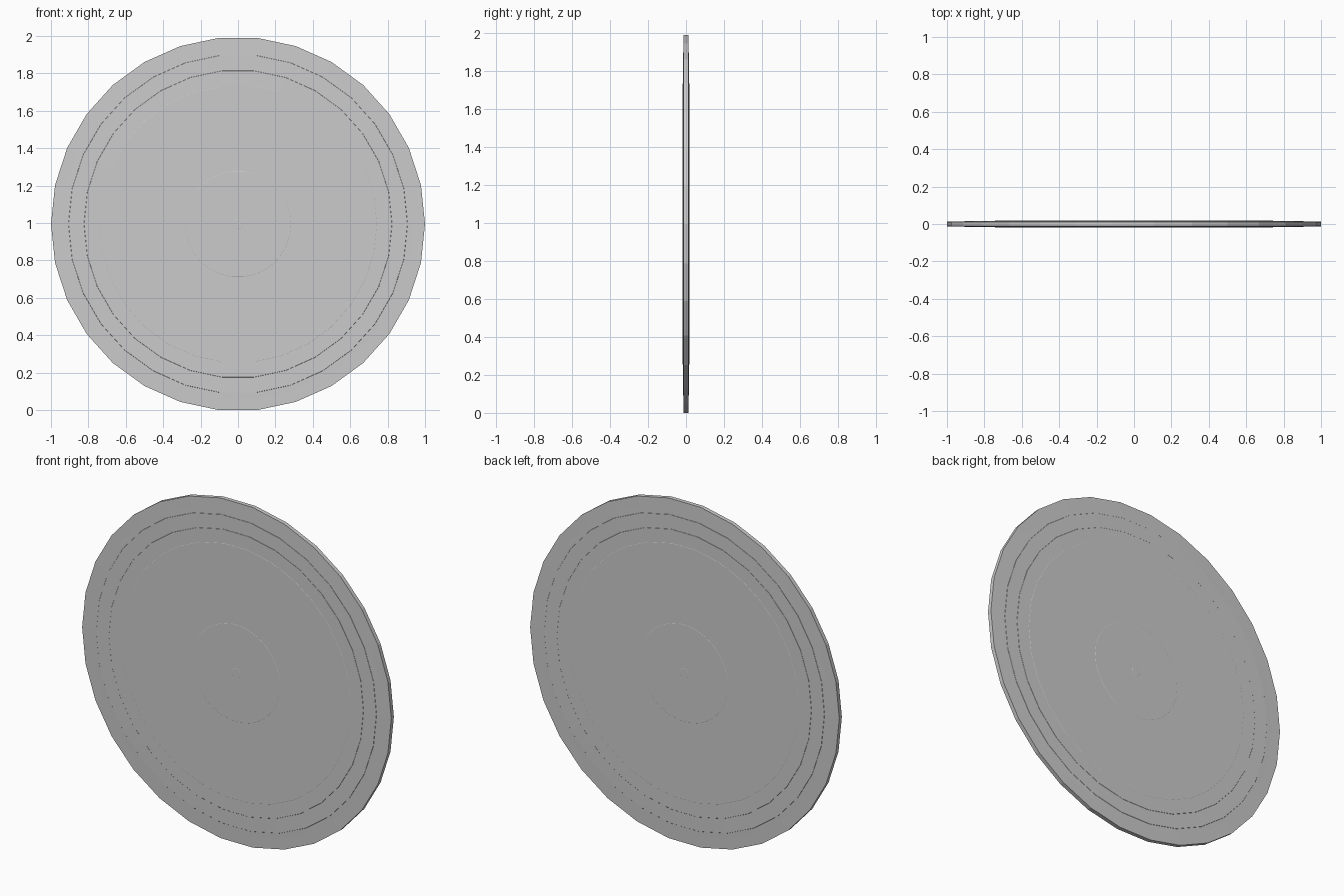
import bpy, bmesh
from math import cos, sin, pi

if "Cube" in bpy.data.objects:
    bpy.data.objects.remove(bpy.data.objects["Cube"])

SIDES = 30
CENTRE_Z = cos(pi / SIDES)  # flat side rests on the ground

# Half profile (radius, half thickness): rim, three stepped rings, label, centre boss
half = [(1.0, 0.012), (0.94, 0.0135), (0.907, 0.0145), (0.906, 0.0155),
        (0.824, 0.0160), (0.823, 0.0168), (0.743, 0.0170), (0.742, 0.0176),
        (0.284, 0.0176), (0.283, 0.0182), (0.028, 0.0182), (0.027, 0.0188)]
profile = [(r, -t) for r, t in reversed(half)] + half

# Lathe the profile around the y axis
bm = bmesh.new()
rings = []
for r, y in profile:
    rings.append([bm.verts.new((r * cos(2 * pi * i / SIDES), y,
                                CENTRE_Z + r * sin(2 * pi * i / SIDES)))
                  for i in range(SIDES)])
for a, b in zip(rings, rings[1:]):
    for i in range(SIDES):
        j = (i + 1) % SIDES
        bm.faces.new((a[i], a[j], b[j], b[i]))
bm.faces.new(rings[0])
bm.faces.new(rings[-1])
bmesh.ops.recalc_face_normals(bm, faces=bm.faces)

mesh = bpy.data.meshes.new("grooved_disc")
bm.to_mesh(mesh)
bm.free()
disc = bpy.data.objects.new("grooved_disc", mesh)
bpy.context.collection.objects.link(disc)
